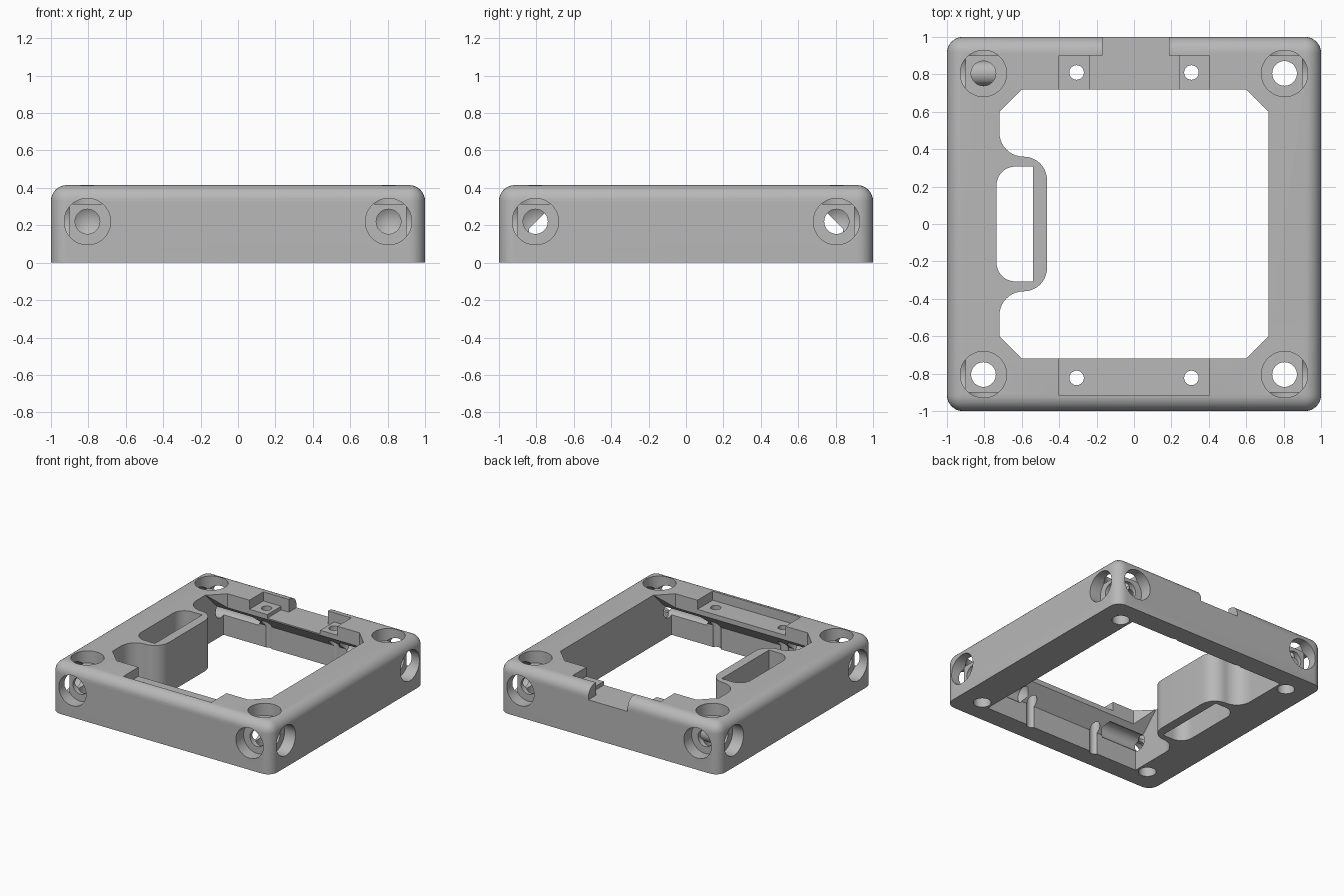
import bpy, bmesh, math
from mathutils import Vector, Matrix

default = bpy.data.objects.get("Cube")
if default:
    bpy.data.objects.remove(default, do_unlink=True)

H = 0.415        # frame height
IN = 0.72        # half width of the opening
SCREW = 0.805    # screw axis offset
SCREW_Z = 0.22

grey = bpy.data.materials.new("grey_plastic")
grey.use_nodes = True
grey.diffuse_color = (0.48, 0.48, 0.48, 1)
grey.node_tree.nodes["Principled BSDF"].inputs["Base Color"].default_value = (0.48, 0.48, 0.48, 1)


def finish(bm, name):
    bmesh.ops.recalc_face_normals(bm, faces=bm.faces)
    mesh = bpy.data.meshes.new(name)
    bm.to_mesh(mesh)
    bm.free()
    mesh.materials.append(grey)
    obj = bpy.data.objects.new(name, mesh)
    bpy.context.collection.objects.link(obj)
    return obj


def prism(name, points, lo, hi, along_x=False):
    """Extrude a profile along z, or a (y, z) profile along x."""
    bm = bmesh.new()
    place = (lambda u, v, w: (w, u, v)) if along_x else (lambda u, v, w: (u, v, w))
    face = bm.faces.new([bm.verts.new(place(u, v, lo)) for u, v in points])
    new = bmesh.ops.extrude_face_region(bm, geom=[face])["geom"]
    shift = Vector(place(0, 0, hi - lo))
    bmesh.ops.translate(bm, vec=shift, verts=[g for g in new if isinstance(g, bmesh.types.BMVert)])
    return finish(bm, name)


def block(name, x0, x1, y0, y1, z0, z1):
    return prism(name, [(x0, y0), (x1, y0), (x1, y1), (x0, y1)], z0, z1)


def lathe(name, profile, origin, direction, n=48):
    """Revolve (radius, depth) points about an axis; a zero radius makes a tip."""
    bm = bmesh.new()
    rings = []
    for r, d in profile:
        if r == 0:
            rings.append([bm.verts.new((0, 0, d))] * n)
        else:
            rings.append([bm.verts.new((r * math.cos(i * math.tau / n), r * math.sin(i * math.tau / n), d))
                          for i in range(n)])
    for a, b in zip(rings, rings[1:]):
        for i in range(n):
            j = (i + 1) % n
            bm.faces.new(list(dict.fromkeys((a[i], a[j], b[j], b[i]))))
    for ring in (rings[0], rings[-1]):
        if ring[0] is not ring[1]:
            bm.faces.new(ring)
    turn = Vector(direction).to_track_quat('Z', 'Y').to_matrix().to_4x4()
    bm.transform(Matrix.Translation(origin) @ turn)
    return finish(bm, name)


def arc(cx, cy, r, a0, a1, n=10):
    angles = [math.radians(a0 + (a1 - a0) * i / n) for i in range(n + 1)]
    return [(cx + r * math.cos(a), cy + r * math.sin(a)) for a in angles]


def combine(target, tool, operation='DIFFERENCE'):
    mod = target.modifiers.new("combine", 'BOOLEAN')
    mod.operation = operation
    mod.solver = 'EXACT'
    mod.object = tool
    bpy.context.view_layer.objects.active = target
    bpy.ops.object.modifier_apply(modifier=mod.name)
    bpy.data.objects.remove(tool, do_unlink=True)


# Outer block, rounded everywhere except along the bottom
frame = block("corner_bracket_frame", -1, 1, -1, 1, 0, H)
bm = bmesh.new()
bm.from_mesh(frame.data)
edges = [e for e in bm.edges if max(v.co.z for v in e.verts) > H / 2]
bmesh.ops.bevel(bm, geom=edges, offset=0.085, segments=8, profile=0.5, affect='EDGES')
bm.to_mesh(frame.data)
bm.free()

# Opening with chamfered corners
c = IN - 0.12
opening = [(IN, -c), (IN, c), (c, IN), (-c, IN), (-IN, c), (-IN, -c), (-c, -IN), (c, -IN)]
combine(frame, prism("opening", opening, -0.1, 0.6))

# Undercut with a sloping roof inside the front and back walls
for s in (-1, 1):
    roof = [(s * 0.84, -0.1), (s * 0.84, 0.18), (s * 0.56, 0.46), (s * 0.5, -0.1)]
    combine(frame, prism("undercut", roof, -IN, IN, along_x=True))

# Slotted pocket bulging into the opening
upper = arc(-0.59, 0.49, 0.13, 180, 270) + arc(-0.59, 0.235, 0.125, 90, 0)
lower = [(x, -y) for x, y in reversed(upper)]
bulge = [(-0.8, 0.49)] + upper + lower + [(-0.8, -0.49)]
combine(frame, prism("pocket", bulge, 0, H), 'UNION')
slot = [(-0.54, -0.307), (-0.54, 0.307)] + arc(-0.635, 0.207, 0.1, 90, 180) + arc(-0.635, -0.207, 0.1, 180, 270)
combine(frame, prism("slot", slot, -0.1, 0.6))

# Ledges, centre recess and cable notch in the top
combine(frame, block("front_ledge", -0.4, 0.4, -0.917, -0.6, 0.34, 0.6))
combine(frame, block("back_ledge", -0.4, 0.4, 0.6, 0.9, 0.34, 0.6))
combine(frame, block("centre_recess", -0.238, 0.243, 0.6, 0.9, 0.31, 0.6))
combine(frame, block("cable_notch", -0.168, 0.187, 0.85, 1.1, 0.31, 0.6))

# Small ledge holes
for x in (-0.307, 0.307):
    for y in (-0.823, 0.81):
        combine(frame, lathe("ledge_hole", [(0.039, -0.1), (0.039, 0.6)], (x, y, 0), (0, 0, 1), 24))

# Counterbored screw holes: through from the top, blind with a cone tip from the sides
bore = [(0.124, -0.1), (0.124, 0.1), (0.066, 0.1)]
through = bore + [(0.066, 0.6)]
blind = bore + [(0.066, 0.6), (0, 0.64)]
for sx in (-1, 1):
    for sy in (-1, 1):
        x, y = sx * SCREW, sy * SCREW
        combine(frame, lathe("top_screw", through, (x, y, H), (0, 0, -1)))
        combine(frame, lathe("end_screw", blind, (x, sy, SCREW_Z), (0, -sy, 0)))
        combine(frame, lathe("side_screw", blind, (sx, y, SCREW_Z), (-sx, 0, 0)))

# Smooth curved faces, keep sharp edges
bpy.ops.object.select_all(action='DESELECT')
frame.select_set(True)
bpy.context.view_layer.objects.active = frame
bpy.ops.object.shade_smooth_by_angle(angle=math.radians(30))
